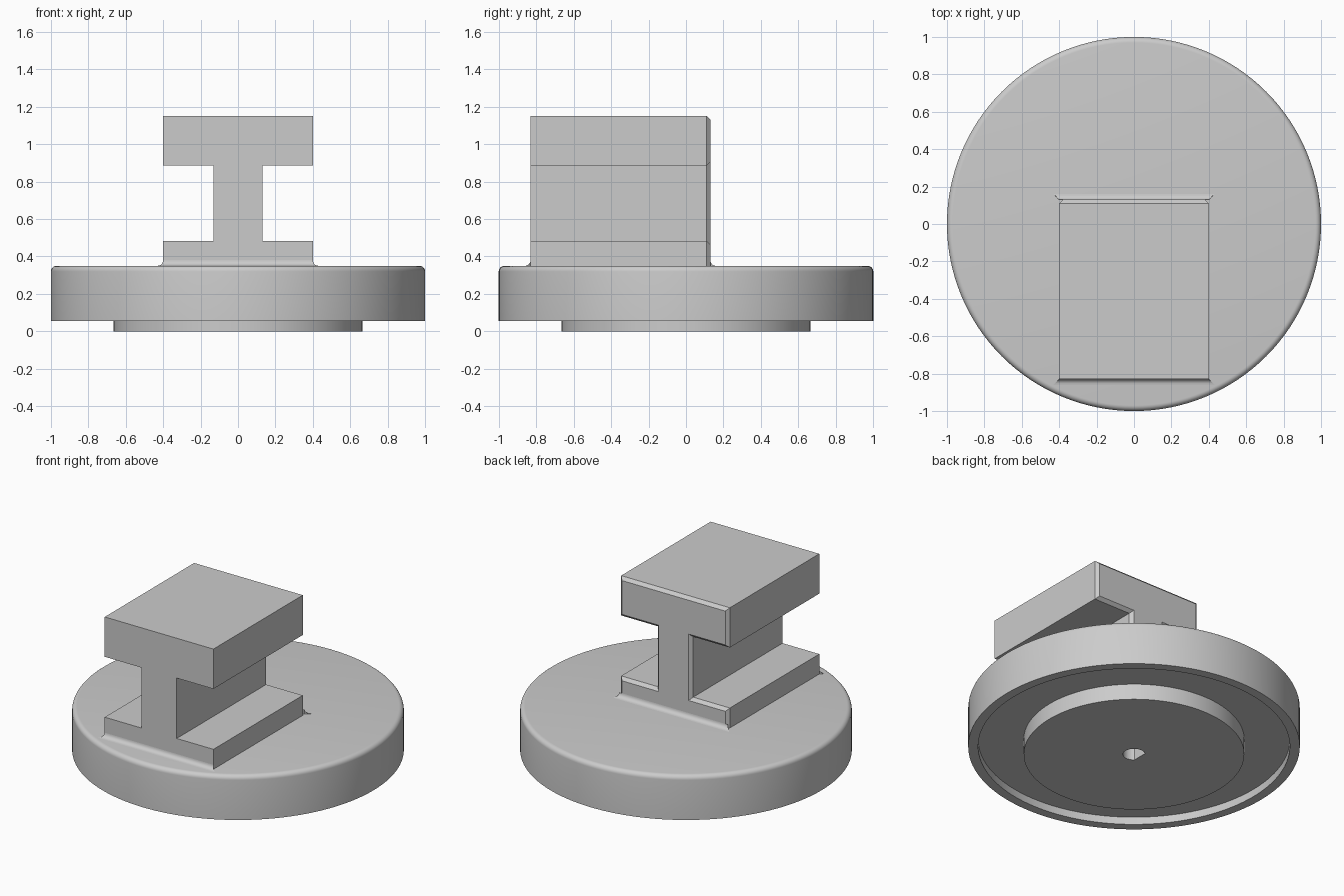
import bpy, bmesh, math

if "Cube" in bpy.data.objects:
    bpy.data.objects.remove(bpy.data.objects["Cube"], do_unlink=True)

GREY = (0.6, 0.6, 0.6, 1)
grey = bpy.data.materials.new("plain_grey")
grey.use_nodes = True
grey.diffuse_color = GREY
grey.node_tree.nodes["Principled BSDF"].inputs["Base Color"].default_value = GREY


def make(name, bm):
    bmesh.ops.recalc_face_normals(bm, faces=bm.faces)
    mesh = bpy.data.meshes.new(name)
    bm.to_mesh(mesh)
    bm.free()
    mesh.materials.append(grey)
    ob = bpy.data.objects.new(name, mesh)
    bpy.context.collection.objects.link(ob)
    return ob


def activate(ob):
    bpy.ops.object.select_all(action='DESELECT')
    ob.select_set(True)
    bpy.context.view_layer.objects.active = ob


def prism(points, offset):
    """Extrude a closed outline of 3D points along an offset."""
    bm = bmesh.new()
    face = bm.faces.new([bm.verts.new(p) for p in points])
    result = bmesh.ops.extrude_face_region(bm, geom=[face], use_keep_orig=True)
    verts = [v for v in result["geom"] if isinstance(v, bmesh.types.BMVert)]
    bmesh.ops.translate(bm, verts=verts, vec=offset)
    return bm


# Round base: turned profile with hub, recessed underside and rounded top edge
TOP, ROUND = 0.35, 0.03
profile = [(0, 0), (0.665, 0), (0.665, 0.105), (0.94, 0.105), (0.94, 0.055), (1, 0.055)]
for i in range(7):
    a = math.radians(15 * i)
    profile.append((1 - ROUND + ROUND * math.cos(a), TOP - ROUND + ROUND * math.sin(a)))
profile.append((0, TOP))

bm = bmesh.new()
verts = [bm.verts.new((r, 0, z)) for r, z in profile]
edges = [bm.edges.new(pair) for pair in zip(verts, verts[1:])]
bmesh.ops.spin(bm, geom=verts + edges, cent=(0, 0, 0), axis=(0, 0, 1),
               angle=math.tau, steps=128)
bmesh.ops.remove_doubles(bm, verts=bm.verts, dist=0.0001)
base = make("round_base", bm)

# D-shaped shaft hole in the hub, flat towards -x
HOLE, FLAT = 0.067, 0.045
half = math.pi - math.acos(FLAT / HOLE)
outline = []
for i in range(33):
    a = -half + 2 * half * i / 32
    outline.append((HOLE * math.cos(a), HOLE * math.sin(a), -0.1))
cutter = make("shaft_hole_cutter", prism(outline, (0, 0, 0.35)))
cutter.hide_render = True

cut = base.modifiers.new("shaft_hole", 'BOOLEAN')
cut.operation = 'DIFFERENCE'
cut.solver = 'EXACT'
cut.object = cutter
activate(base)
bpy.ops.object.modifier_apply(modifier=cut.name)
bpy.data.objects.remove(cutter, do_unlink=True)
bpy.ops.object.shade_smooth_by_angle(angle=math.radians(30))

# I-shaped block with all its back edges chamfered
FRONT, BACK, WIDE, WEB = -0.83, 0.13, 0.4, 0.13
side = [(WIDE, 0.325), (WIDE, 0.483), (WEB, 0.483), (WEB, 0.885), (WIDE, 0.885), (WIDE, 1.15)]
outline = [(x, FRONT, z) for x, z in side] + [(-x, FRONT, z) for x, z in reversed(side)]
bm = prism(outline, (0, BACK - FRONT, 0))
back_edges = [e for e in bm.edges if all(v.co.y > BACK - 0.001 for v in e.verts)]
bmesh.ops.bevel(bm, geom=back_edges, offset=0.02, offset_type='OFFSET',
                segments=1, profile=0.5, affect='EDGES')
make("i_block", bm)

# Concave fillets at the foot of the block, with mitred ends
FILLET = 0.03


def foot_fillet(name, y, direction):
    bm = bmesh.new()
    ends = []
    for s in (-1, 1):
        ring = [bm.verts.new((s * WIDE, y, TOP - 0.002))]
        for i in range(7):
            a = math.radians(15 * i)
            d = FILLET * (1 - math.cos(a))
            z = TOP + FILLET * (1 - math.sin(a))
            ring.append(bm.verts.new((s * (WIDE + d), y + direction * d, z)))
        ring.append(bm.verts.new((s * (WIDE + FILLET), y + direction * FILLET, TOP - 0.002)))
        bm.faces.new(ring)
        ends.append(ring)
    left, right = ends
    for i in range(len(left)):
        j = (i + 1) % len(left)
        bm.faces.new((left[i], left[j], right[j], right[i]))
    activate(make(name, bm))
    bpy.ops.object.shade_smooth_by_angle(angle=math.radians(30))


foot_fillet("front_foot_fillet", FRONT, -1)
foot_fillet("back_foot_fillet", BACK, 1)
